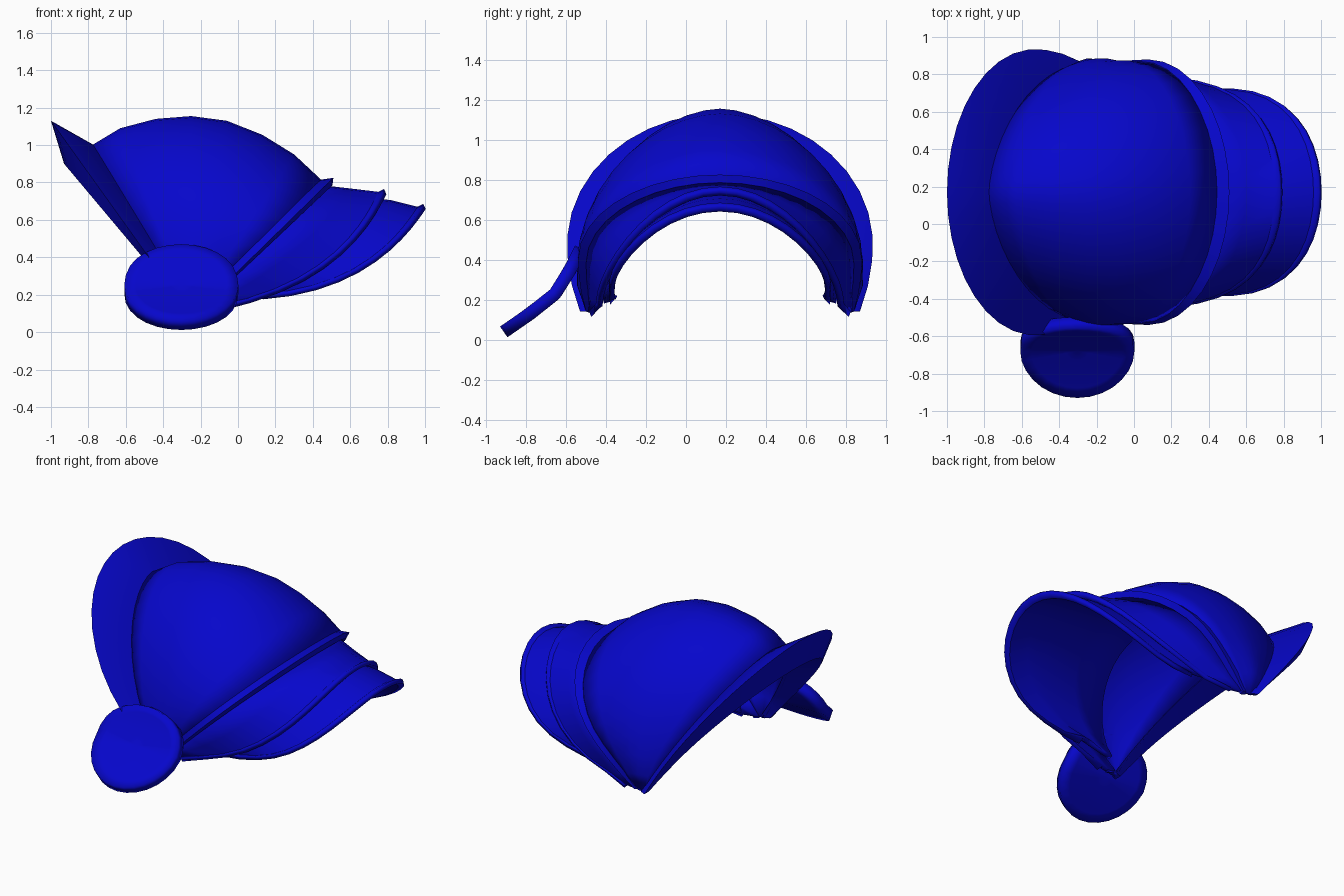
import bpy, bmesh, math
from mathutils import Vector

if "Cube" in bpy.data.objects:
    bpy.data.objects.remove(bpy.data.objects["Cube"])

CY = 0.17      # symmetry plane of the arched plates
N = 12         # segments per half arch

blue = bpy.data.materials.new("deep_blue")
blue.diffuse_color = (0.002, 0.002, 0.6, 1)
blue.use_nodes = True
blue.node_tree.nodes["Principled BSDF"].inputs["Base Color"].default_value = blue.diffuse_color


def arch(top, bottom, w, c, wb, bow=(0, 0), e=.5):
    """Arch from front tip over the top to back tip; top/bottom are (x, z)."""
    half = []
    for i in range(N + 1):
        u = 1 - math.cos(i / N * math.pi / 2)
        if u < c:
            y = w * max(0, 1 - ((c - u) / c) ** 2) ** e
        else:
            y = w - (w - wb) * ((u - c) / max(1 - c, 1e-6)) ** 2
        k = 4 * u * (1 - u)
        half.append((top[0] + (bottom[0] - top[0]) * u + bow[0] * k, y,
                     top[1] + (bottom[1] - top[1]) * u + bow[1] * k))
    pts = [Vector((x, CY - y, z)) for x, y, z in reversed(half)]
    return pts + [Vector((x, CY + y, z)) for x, y, z in half[1:]]


def finish(name, bm, thickness=0, angle=35):
    me = bpy.data.meshes.new(name)
    bm.to_mesh(me)
    bm.free()
    ob = bpy.data.objects.new(name, me)
    bpy.context.collection.objects.link(ob)
    me.materials.append(blue)
    if thickness:
        s = ob.modifiers.new("thickness", 'SOLIDIFY')
        s.thickness = thickness
        s.offset = -1
    bpy.ops.object.select_all(action='DESELECT')
    ob.select_set(True)
    bpy.context.view_layer.objects.active = ob
    bpy.ops.object.shade_smooth_by_angle(angle=math.radians(angle))
    return ob


def loft(name, rings, thickness=0, closed=False):
    bm = bmesh.new()
    rows = [[bm.verts.new(p) for p in r] for r in rings]
    pairs = list(zip(rows, rows[1:]))
    if closed:
        pairs.append((rows[-1], rows[0]))
    for a, b in pairs:
        for j in range(len(a) - 1):
            bm.faces.new((a[j], b[j], b[j + 1], a[j + 1]))
    if closed:
        bm.faces.new([r[0] for r in rows])
        bm.faces.new([r[-1] for r in reversed(rows)])
        bmesh.ops.recalc_face_normals(bm, faces=bm.faces)
    return finish(name, bm, thickness)


# Domed main plate: arches fan out from the two lower tips
profile = [(-.78, 1.0), (-.63, 1.09), (-.44, 1.14), (-.25, 1.155),
           (-.06, 1.13), (.13, 1.055), (.30, .95), (.45, .81)]
dome = []
for i, p in enumerate(profile):
    t = i / (len(profile) - 1)
    w = .68 + .015 * t + .03 * math.sin(math.pi * t)
    dome.append(arch(p, (-.27 + .05 * t, .14), w, 1 - .4 * t ** 1.3, .67,
                     e=.5 + .11 * (1 - t)))
loft("dome_plate", dome, .03)

# Raised lip along the outer rim of the dome
loft("dome_rim", [
    arch((.44, .815), (-.23, .15), .70, .6, .67),
    arch((.51, .825), (-.19, .14), .71, .62, .67),
    arch((.505, .785), (-.19, .13), .67, .62, .64),
    arch((.43, .77), (-.23, .14), .66, .6, .64)], closed=True)

# Flared collar on the neck side
loft("collar_flange", [
    arch((-1.0, 1.13), (-.29, .14), .765, .66, .70),
    arch((-.77, 1.0), (-.25, .14), .68, 1, .67, e=.61),
    arch((-.74, .95), (-.24, .15), .64, 1, .64, e=.61),
    arch((-.93, .90), (-.30, .15), .70, .62, .66)], closed=True)

# Overlapping outer lames; the lower one runs on inside as a sleeve
loft("upper_lame", [
    arch((.41, .79), (-.23, .15), .675, .62, .66),
    arch((.60, .768), (-.17, .14), .645, .75, .66, (.05, -.05)),
    arch((.75, .75), (-.12, .14), .615, .85, .65, (.11, -.09)),
    arch((.78, .765), (-.10, .14), .62, .85, .655, (.11, -.09))], .03)
loft("lower_lame", [
    arch((.08, .78), (-.14, .18), .60, .85, .58),
    arch((.36, .765), (-.08, .185), .59, .85, .575, (.05, -.04)),
    arch((.66, .725), (-.02, .19), .57, .85, .565, (.09, -.08)),
    arch((.82, .705), (.05, .20), .555, .75, .55, (.08, -.08)),
    arch((.96, .67), (.12, .205), .55, .66, .54, (.075, -.10)),
    arch((.99, .685), (.13, .205), .555, .65, .55, (.075, -.10))], .03)

# Bent oval guard hanging at the front
path = [Vector(p) for p in ((-.93, .065), (-.80, .155), (-.68, .25),
                            (-.605, .37), (-.555, .47))]


def along(s):
    f = min(max(s, 0), 1) * (len(path) - 1)
    i = min(int(f), len(path) - 2)
    return path[i].lerp(path[i + 1], f - i)


bm = bmesh.new()
SEG, RINGS = 28, 5


def guard_point(r, a):
    p = along(.5 + .5 * r * math.sin(a))
    return (-.303 + .305 * r * math.cos(a), p.x, p.y)


centre = bm.verts.new(guard_point(0, 0))
rows = [[bm.verts.new(guard_point(k / RINGS, 2 * math.pi * j / SEG))
         for j in range(SEG)] for k in range(1, RINGS + 1)]
for j in range(SEG):
    n = (j + 1) % SEG
    bm.faces.new((centre, rows[0][j], rows[0][n]))
    for a, b in zip(rows, rows[1:]):
        bm.faces.new((a[j], b[j], b[n], a[n]))
finish("front_guard", bm, .065, 50)
